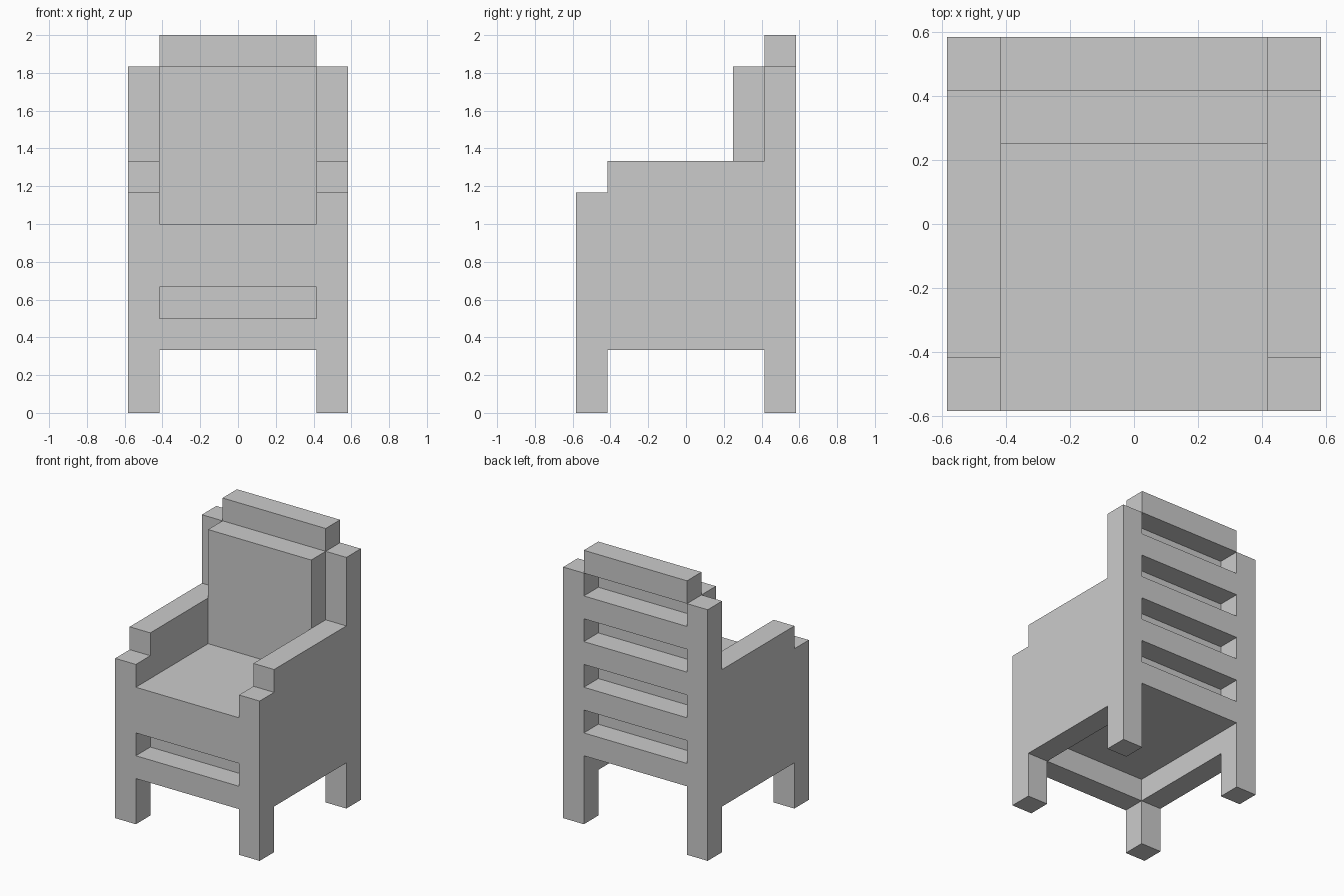
import bpy
import bmesh

if "Cube" in bpy.data.objects:
    bpy.data.objects.remove(bpy.data.objects["Cube"])

U = 1 / 6  # everything sits on a grid of 1/6 unit, 7 wide, 7 deep, 12 high


def extrude_profile(name, profile, x0, x1):
    """Extrude a (y, z) outline given in grid steps from x0 to x1."""
    bm = bmesh.new()
    face = bm.faces.new([bm.verts.new((x0 * U, (y - 3.5) * U, z * U)) for y, z in profile])
    out = bmesh.ops.extrude_face_region(bm, geom=[face])
    verts = [v for v in out["geom"] if isinstance(v, bmesh.types.BMVert)]
    bmesh.ops.translate(bm, verts=verts, vec=((x1 - x0) * U, 0, 0))
    bmesh.ops.recalc_face_normals(bm, faces=bm.faces)
    mesh = bpy.data.meshes.new(name)
    bm.to_mesh(mesh)
    bm.free()
    obj = bpy.data.objects.new(name, mesh)
    bpy.context.collection.objects.link(obj)
    return obj


def rect(y0, y1, z0, z1):
    return [(y0, z0), (y1, z0), (y1, z1), (y0, z1)]


# Side panels: legs, stepped armrest and back post in one outline, mirrored
side = extrude_profile(
    "side_panels",
    [(0, 0), (1, 0), (1, 2), (6, 2), (6, 0), (7, 0),
     (7, 11), (6, 11), (6, 8), (1, 8), (1, 7), (0, 7)],
    2.5, 3.5)
mirror = side.modifiers.new("Mirror", "MIRROR")
mirror.use_axis = (True, False, False)

# Seat with front lip overhanging the open slot
extrude_profile("seat", [(1, 3), (6, 3), (6, 6), (0, 6), (0, 4), (1, 4)], -2.5, 2.5)

# Lower front rail
extrude_profile("front_rail", rect(0, 1, 2, 3), -2.5, 2.5)

# Back cushion
extrude_profile("back_cushion", rect(5, 6, 6, 11), -2.5, 2.5)

# Back slats, the topmost one rising above the posts as the crest
slats = extrude_profile("back_slats", rect(6, 7, 3, 4), -2.5, 2.5)
array = slats.modifiers.new("Array", "ARRAY")
array.count = 5
array.use_relative_offset = False
array.use_constant_offset = True
array.constant_offset_displace = (0, 0, 2 * U)
